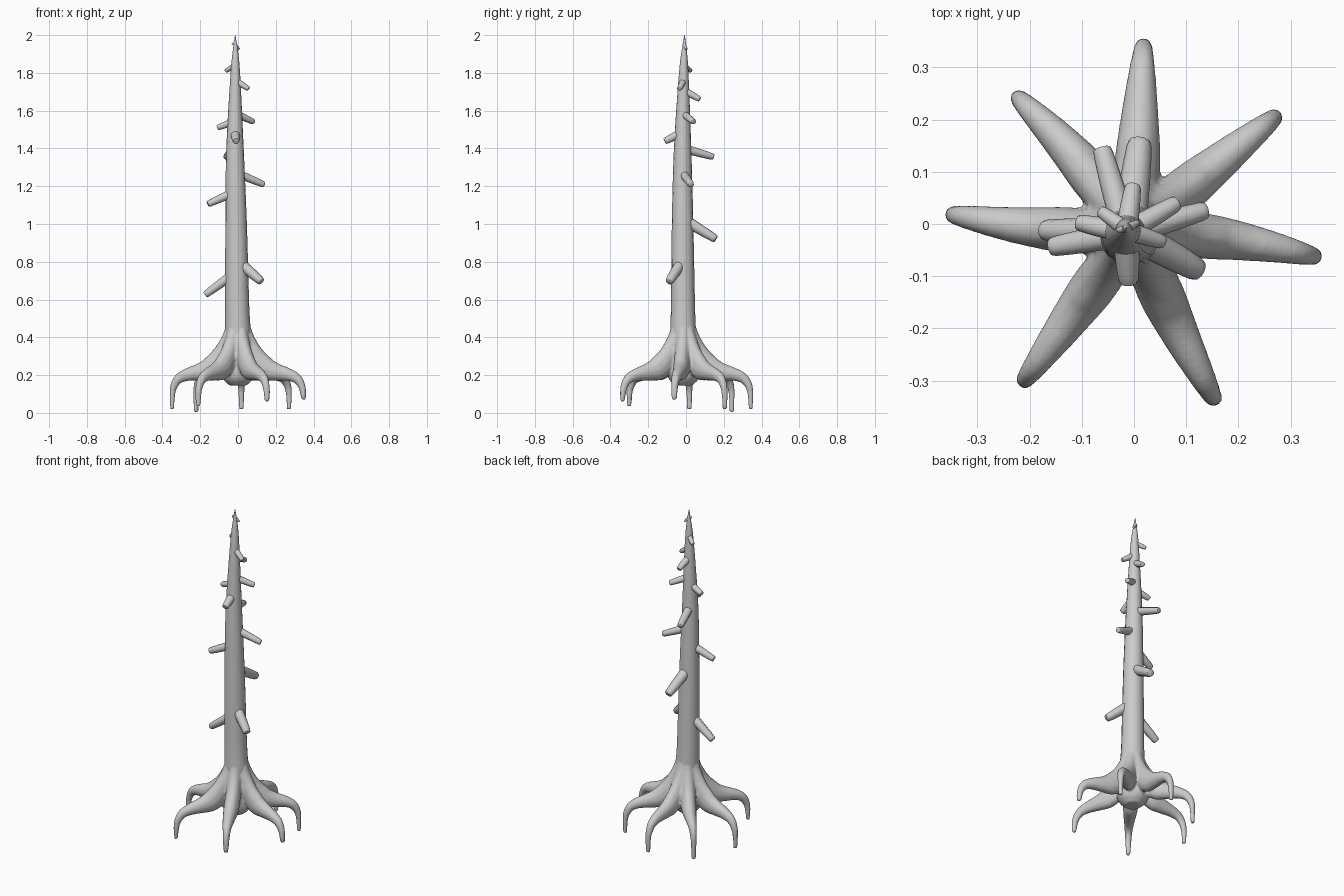
import bpy, bmesh, math
from mathutils import Vector

if "Cube" in bpy.data.objects:
    bpy.data.objects.remove(bpy.data.objects["Cube"])


def catmull(keys, steps):
    """Smoothly interpolate a list of equal-length tuples."""
    out = []
    n = len(keys)
    for i in range(n - 1):
        p = [keys[max(0, min(n - 1, i + k))] for k in (-1, 0, 1, 2)]
        for s in range(steps):
            t = s / steps
            out.append([0.5 * (2 * b + (c - a) * t + (2 * a - 5 * b + 4 * c - d) * t * t
                               + (3 * b - a - 3 * c + d) * t ** 3) for a, b, c, d in zip(*p)])
    out.append(list(keys[-1]))
    return out


def sweep(bm, keys, side, sides=12, steps=3):
    """Tube through (x, y, z, half_width, half_height); side = width axis."""
    pts = catmull(keys, steps)
    pos = [Vector(p[:3]) for p in pts]
    rings = []
    for i, p in enumerate(pts):
        tan = (pos[min(i + 1, len(pts) - 1)] - pos[max(i - 1, 0)]).normalized()
        u = (side - tan * side.dot(tan)).normalized()
        v = tan.cross(u)
        rings.append([bm.verts.new(pos[i] + u * math.cos(a) * p[3] + v * math.sin(a) * p[4])
                      for a in (2 * math.pi * k / sides for k in range(sides))])
    for r0, r1 in zip(rings, rings[1:]):
        for k in range(sides):
            j = (k + 1) % sides
            bm.faces.new((r0[k], r0[j], r1[j], r1[k]))
    bm.faces.new(rings[0][::-1])
    bm.faces.new(rings[-1])


def finish(bm, name):
    bmesh.ops.recalc_face_normals(bm, faces=bm.faces)
    me = bpy.data.meshes.new(name)
    bm.to_mesh(me)
    bm.free()
    ob = bpy.data.objects.new(name, me)
    bpy.context.collection.objects.link(ob)
    bpy.ops.object.select_all(action='DESELECT')
    ob.select_set(True)
    bpy.context.view_layer.objects.active = ob
    bpy.ops.object.shade_smooth_by_angle(angle=math.radians(45))
    return ob


# Trunk: slightly leaning tapered column (z, x, y, radius)
TRUNK = [(0.3, 0, -0.012, 0.072), (0.42, 0, -0.015, 0.069), (0.55, -0.004, -0.016, 0.064),
         (1.0, -0.01, -0.018, 0.057), (1.4, -0.016, -0.018, 0.046),
         (1.8, -0.014, -0.012, 0.025), (1.93, -0.014, -0.009, 0.012), (2.0, -0.015, -0.008, 0.001)]
bm = bmesh.new()
sweep(bm, [(x, y, z, r, r) for z, x, y, r in TRUNK], Vector((1, 0, 0)), 16)
finish(bm, "trunk")

# Roots: tip position plus sideways bow at mid length
ROOTS = [(0.018, 0.342, 0.02, 0.0), (0.270, 0.205, 0.02, 0.0), (0.346, -0.062, 0.07, 0.01),
         (0.153, -0.335, 0.06, -0.005), (-0.210, -0.300, 0.035, 0.0),
         (-0.348, 0.018, 0.02, 0.01), (-0.222, 0.242, 0.005, -0.008)]
# (radial distance, z, half width, half height), for a reach of 0.345
PROFILE = [(0.02, 0.52, 0.03, 0.03), (0.042, 0.41, 0.036, 0.038), (0.08, 0.31, 0.042, 0.055),
           (0.135, 0.24, 0.044, 0.064), (0.2, 0.217, 0.038, 0.047), (0.26, 0.204, 0.031, 0.035),
           (0.31, 0.182, 0.024, 0.027), (0.337, 0.14, 0.019, 0.02), (0.345, 0.09, 0.016, 0.015)]
bm = bmesh.new()
for tx, ty, tz, bow in ROOTS:
    d = Vector((tx, ty, 0))
    reach = d.length
    d.normalize()
    side = Vector((-d.y, d.x, 0))
    keys = []
    for r, z, w, h in PROFILE + [(0.345, tz, 0.013, 0.011)]:
        f = r / 0.345
        q = d * f * reach + side * bow * math.sin(f * math.pi)
        keys.append((q.x, q.y - 0.014 * (1 - f), z, w, h))
    sweep(bm, keys, side)
# Root crown joining the roots
CROWN = [(0.145, 0.045), (0.19, 0.085), (0.28, 0.085), (0.4, 0.07), (0.5, 0.058)]
sweep(bm, [(0, -0.012, z, r, r) for z, r in CROWN], Vector((1, 0, 0)), 16)
roots = finish(bm, "roots")
remesh = roots.modifiers.new("fuse", 'REMESH')
remesh.mode = 'VOXEL'
remesh.voxel_size = 0.007
remesh.use_smooth_shade = True
smooth = roots.modifiers.new("blend", 'SMOOTH')
smooth.factor = 0.5
smooth.iterations = 5

# Branch stubs: tip x, y, z, base z, tip radius
STUBS = [(-0.18, -0.012, 0.625, 0.725, 0.02), (0.13, -0.092, 0.695, 0.785, 0.022),
         (0.012, 0.165, 0.92, 1.01, 0.023), (-0.165, -0.045, 1.105, 1.16, 0.018),
         (0.143, 0.028, 1.208, 1.262, 0.017), (-0.063, 0.15, 1.355, 1.395, 0.018),
         (-0.01, -0.118, 1.438, 1.475, 0.018), (-0.113, 0.004, 1.51, 1.537, 0.015),
         (0.087, 0.043, 1.54, 1.578, 0.015), (-0.001, 0.078, 1.66, 1.7, 0.015),
         (0.06, -0.036, 1.715, 1.752, 0.013), (-0.067, 0.027, 1.81, 1.835, 0.011),
         (0.008, 0.004, 1.925, 1.945, 0.006), (-0.032, -0.012, 1.95, 1.962, 0.005)]
for i, (tx, ty, tz, bz, r) in enumerate(STUBS):
    lo, hi = next((a, b) for a, b in zip(TRUNK, TRUNK[1:]) if a[0] <= bz <= b[0])
    t = (bz - lo[0]) / (hi[0] - lo[0])
    cx, cy, cr = (lo[k] + (hi[k] - lo[k]) * t for k in (1, 2, 3))
    out = Vector((tx - cx, ty - cy, 0))
    d = out.normalized()
    start = Vector((cx, cy, bz)) + d * cr * 0.5
    tip = Vector((tx, ty, tz)) - d * r * 0.3
    mid = start.lerp(tip, 0.5)
    bm = bmesh.new()
    sweep(bm, [(*start, r * 1.35, r * 1.35), (*mid, r * 1.25, r * 1.2),
               (*start.lerp(tip, 0.93), r * 1.05, r * 1.0), (*tip, r * 0.85, r * 0.8)],
          Vector((-d.y, d.x, 0)), 10, 2)
    finish(bm, f"branch_stub_{i + 1}")
